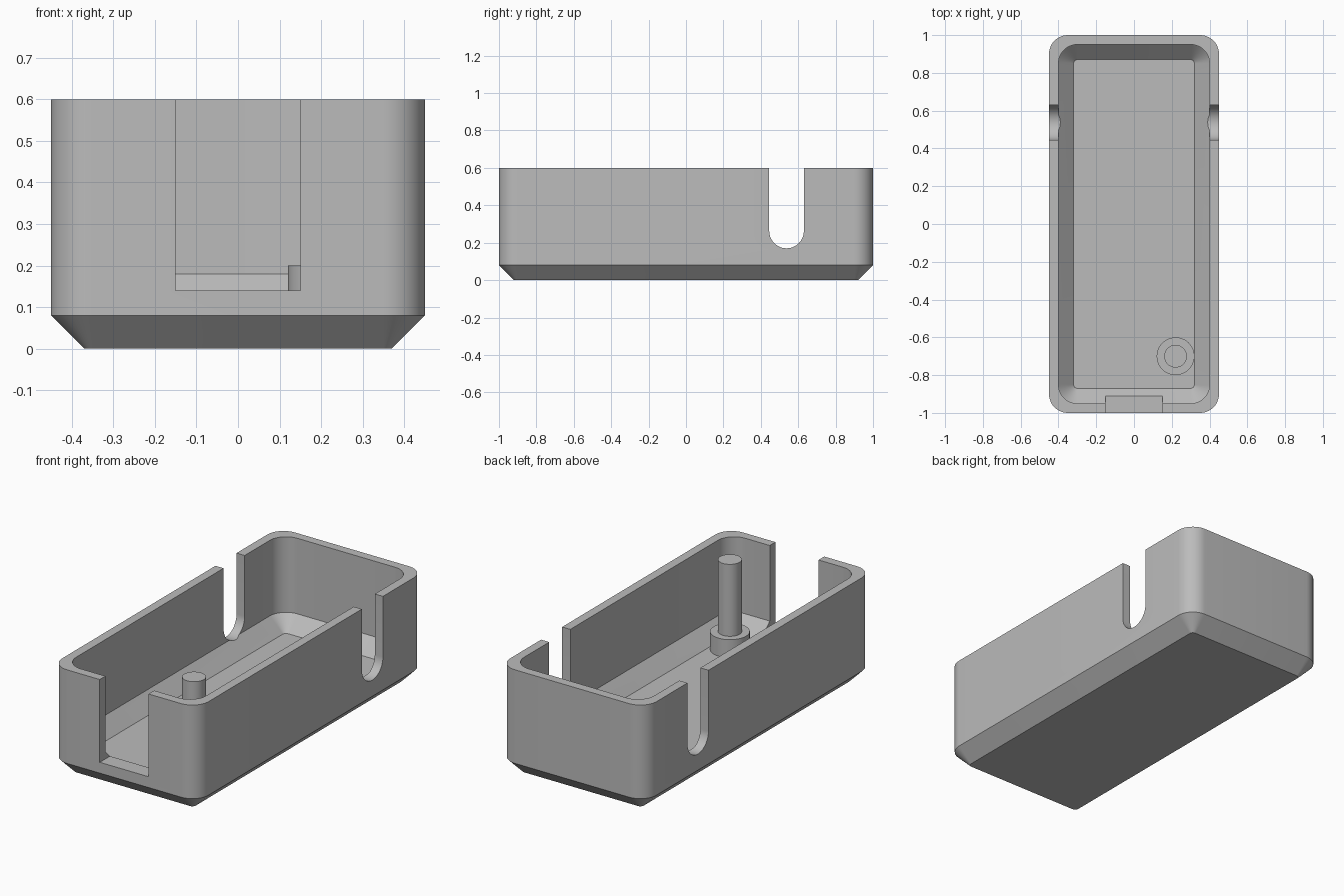
import bpy, bmesh, math

cube = bpy.data.objects.get("Cube")
if cube:
    bpy.data.objects.remove(cube, do_unlink=True)

grey = bpy.data.materials.new("plain grey")
grey.use_nodes = True
colour = (0.5, 0.5, 0.5, 1)
grey.diffuse_color = colour
grey.node_tree.nodes["Principled BSDF"].inputs["Base Color"].default_value = colour

CORNER = 12          # segments per rounded corner
CHAMFER = 0.08
WALL = 0.05


def rounded_rect(hx, hy, r):
    """Outline of a rounded rectangle, counter-clockwise."""
    pts = []
    for i, (sx, sy) in enumerate([(1, 1), (-1, 1), (-1, -1), (1, -1)]):
        for k in range(CORNER + 1):
            a = math.pi / 2 * (i + k / CORNER)
            pts.append((sx * (hx - r) + r * math.cos(a), sy * (hy - r) + r * math.sin(a)))
    return pts


def loft(name, rings):
    """Skin a list of equal-length closed rings and cap both ends."""
    bm = bmesh.new()
    loops = [[bm.verts.new(p) for p in ring] for ring in rings]
    for low, high in zip(loops, loops[1:]):
        n = len(low)
        for i in range(n):
            j = (i + 1) % n
            bm.faces.new((low[i], low[j], high[j], high[i]))
    bm.faces.new(loops[0][::-1])
    bm.faces.new(loops[-1])
    bmesh.ops.recalc_face_normals(bm, faces=bm.faces)
    mesh = bpy.data.meshes.new(name)
    bm.to_mesh(mesh)
    bm.free()
    mesh.materials.append(grey)
    obj = bpy.data.objects.new(name, mesh)
    bpy.context.collection.objects.link(obj)
    return obj


def select(obj):
    bpy.ops.object.select_all(action='DESELECT')
    obj.select_set(True)
    bpy.context.view_layer.objects.active = obj


def smooth(obj):
    select(obj)
    bpy.ops.object.shade_smooth_by_angle(angle=math.radians(30))


def cut(obj, cutter):
    mod = obj.modifiers.new("cut", 'BOOLEAN')
    mod.operation = 'DIFFERENCE'
    mod.solver = 'EXACT'
    mod.object = cutter
    select(obj)
    bpy.ops.object.modifier_apply(modifier=mod.name)
    bpy.data.objects.remove(cutter, do_unlink=True)


# Tray shell: chamfered outside, up over the rim, down to a chamfered floor
levels = [(CHAMFER, 0, 0.02), (0, 0.08, 0.1), (0, 0.6, 0.1),
          (WALL, 0.6, 0.1), (WALL, 0.18, 0.1), (WALL + CHAMFER, 0.1, 0.02)]
tray = loft("tray", [[(x, y, z) for x, y in rounded_rect(0.45 - inset, 1 - inset, r)]
                     for inset, z, r in levels])

# Round-bottomed cable slots through both long walls
slot_y, slot_r, slot_z = 0.5375, 0.0925, 0.2625
arc = [(slot_y + slot_r * math.cos(a), slot_z + slot_r * math.sin(a))
       for a in (math.pi * (1 + k / 24) for k in range(25))]
outline = arc + [(slot_y + slot_r, 0.8), (slot_y - slot_r, 0.8)]
cut(tray, loft("side_slot_cutter", [[(x, y, z) for y, z in outline] for x in (-0.6, 0.6)]))

# Square opening in the front wall
opening = [(-0.15, -1.1), (0.15, -1.1), (0.15, -0.8), (-0.15, -0.8)]
cut(tray, loft("front_slot_cutter", [[(x, y, z) for x, y in opening] for z in (0.14, 0.8)]))
smooth(tray)


# Stepped post standing on the floor
def disc(r, z, n=48):
    return [(0.22 + r * math.cos(math.tau * k / n), -0.7 + r * math.sin(math.tau * k / n), z)
            for k in range(n)]


post = loft("post", [disc(0.1, 0.09), disc(0.1, 0.2), disc(0.06, 0.2), disc(0.06, 0.6)])
smooth(post)
